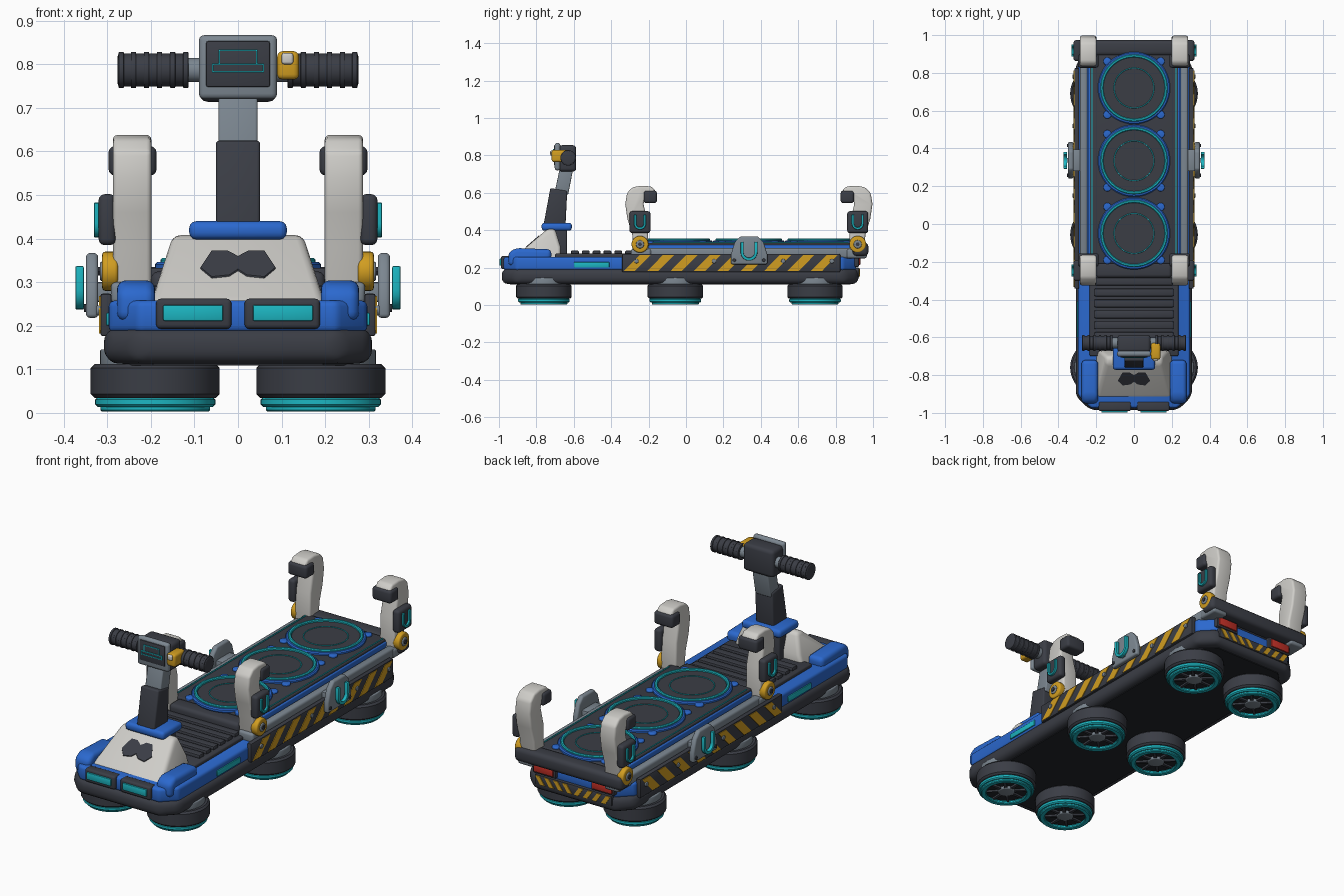
import bpy, bmesh, math
from mathutils import Vector

if "Cube" in bpy.data.objects:
    bpy.data.objects.remove(bpy.data.objects["Cube"])

COLORS = {
    "charcoal": (0.043, 0.047, 0.060), "black": (0.016, 0.018, 0.023),
    "blue": (0.024, 0.14, 0.62), "teal": (0.012, 0.47, 0.54),
    "off_white": (0.62, 0.61, 0.58), "grey": (0.20, 0.24, 0.28),
    "yellow": (0.64, 0.34, 0.015), "red": (0.55, 0.03, 0.02)}
MATS = {}
for key, c in COLORS.items():
    MATS[key] = bpy.data.materials.new(key)
    MATS[key].diffuse_color = (*c, 1)


def finish(name, mat, bm, mirror):
    bmesh.ops.recalc_face_normals(bm, faces=bm.faces)
    me = bpy.data.meshes.new(name)
    bm.to_mesh(me)
    bm.free()
    me.materials.append(MATS[mat])
    ob = bpy.data.objects.new(name, me)
    bpy.context.collection.objects.link(ob)
    if mirror:
        ob.modifiers.new("mirror", "MIRROR")
    return ob


def place(axis, p, h):
    return {"x": (h, p[0], p[1]), "y": (p[0], h, p[1]), "z": (p[0], p[1], h)}[axis]


def prism(name, mat, pts, axis, a, b, bev=0, seg=3, mirror=False, edit=None):
    """Outline extruded along an axis, optionally reshaped, then bevelled."""
    bm = bmesh.new()
    lo = [bm.verts.new(place(axis, p, a)) for p in pts]
    hi = [bm.verts.new(place(axis, p, b)) for p in pts]
    bm.faces.new(lo)
    bm.faces.new(hi)
    for i in range(len(pts)):
        j = (i + 1) % len(pts)
        bm.faces.new((lo[i], lo[j], hi[j], hi[i]))
    if edit:
        for v in bm.verts:
            v.co = Vector(edit(*v.co))
    bmesh.ops.recalc_face_normals(bm, faces=bm.faces)
    if bev:
        edges = [e for e in bm.edges if e.calc_face_angle(0) > 0.5]
        bmesh.ops.bevel(bm, geom=edges, offset=bev, segments=seg, profile=0.5,
                        affect="EDGES", clamp_overlap=True)
    return finish(name, mat, bm, mirror)


def box(name, mat, x, y, z, bev=0, seg=3, mirror=False):
    pts = [(x[0], y[0]), (x[1], y[0]), (x[1], y[1]), (x[0], y[1])]
    return prism(name, mat, pts, "z", z[0], z[1], bev, seg, mirror)


def circle(c, r, n=40):
    return [(c[0] + r * math.cos(2 * math.pi * i / n), c[1] + r * math.sin(2 * math.pi * i / n)) for i in range(n)]


def cyl(name, mat, c, r, axis, a, b, bev=0, mirror=False, n=40):
    return prism(name, mat, circle(c, r, n), axis, a, b, bev, 3, mirror)


def ring(name, mat, c, r0, r1, axis, a, b, mirror=False, n=48):
    """Flat ring with softened rims."""
    d = min(r1 - r0, b - a) * 0.25
    prof = [(r0, a + d), (r0 + d, a), (r1 - d, a), (r1, a + d),
            (r1, b - d), (r1 - d, b), (r0 + d, b), (r0, b - d)]
    bm = bmesh.new()
    loops = [[bm.verts.new(place(axis, p, h)) for p in circle(c, r, n)] for r, h in prof]
    for k in range(8):
        p, q = loops[k], loops[(k + 1) % 8]
        for i in range(n):
            j = (i + 1) % n
            bm.faces.new((p[i], p[j], q[j], q[i]))
    return finish(name, mat, bm, mirror)


def hook(cy, cz, w, h, t):
    """U outline: open top, round bottom."""
    arc = [math.pi * (1 + i / 12) for i in range(13)]
    zc = cz - h / 2 + w
    def run(r):
        return [(cy - r, cz + h / 2)] + [(cy + r * math.cos(a), zc + r * math.sin(a)) for a in arc] + [(cy + r, cz + h / 2)]
    return run(w) + run(w - t)[::-1]


def outline(w, y0, y1, c):
    return [(-w + c, y0), (w - c, y0), (w, y0 + c), (w, y1 - c),
            (w - c, y1), (-w + c, y1), (-w, y1 - c), (-w, y0 + c)]


# Chassis
prism("lower_bumper", "charcoal", outline(0.308, -0.985, 0.922, 0.075), "z", 0.113, 0.195, 0.033, 4)
prism("underside_plate", "black", outline(0.265, -0.94, 0.88, 0.07), "z", 0.109, 0.12)
prism("blue_body", "blue", outline(0.297, -0.975, 0.91, 0.07), "z", 0.185, 0.258, 0.014)
box("front_deck", "charcoal", (-0.235, 0.235), (-0.70, -0.2), (0.25, 0.275), 0.008)
for i in range(6):
    y = -0.615 + i * 0.058
    box("deck_slat", "charcoal", (-0.21, 0.21), (y, y + 0.042), (0.27, 0.292), 0.007, 2)

# Hover pods
for y in (-0.76, -0.057, 0.69):
    c = (0.19, y)
    cyl("pod_collar", "grey", c, 0.127, "z", 0.10, 0.146, 0.005, True)
    ring("pod_housing", "charcoal", c, 0.112, 0.148, "z", 0.034, 0.112, True)
    ring("pod_glow", "teal", c, 0.106, 0.138, "z", 0.014, 0.036, True)
    ring("pod_glow_lip", "teal", c, 0.100, 0.126, "z", 0.003, 0.018, True)
    cyl("pod_core", "black", c, 0.114, "z", 0.022, 0.10, 0, True)
    cyl("pod_hub", "grey", c, 0.042, "z", 0.008, 0.03, 0.006, True, 24)
    for k in range(8):
        a = k * math.pi / 4
        u, v = (math.cos(a), math.sin(a)), (-math.sin(a), math.cos(a))
        pts = [(c[0] + u[0] * r + v[0] * s, y + u[1] * r + v[1] * s)
               for r, s in ((0.035, -0.009), (0.107, -0.005), (0.107, 0.005), (0.035, 0.009))]
        prism("pod_spoke", "charcoal", pts, "z", 0.012, 0.026, 0, 1, True)

# Cargo platform
box("platform_skirt", "blue", (-0.242, 0.242), (-0.2, 0.89), (0.25, 0.322), 0.006)
box("platform_top", "charcoal", (-0.234, 0.234), (-0.21, 0.895), (0.25, 0.333), 0.006)
box("side_rail", "grey", (0.246, 0.287), (-0.21, 0.89), (0.25, 0.305), 0.012, 3, True)
box("platform_light_line", "teal", (0.219, 0.225), (-0.18, 0.87), (0.331, 0.336), 0, 1, True)
for y in (-0.05, 0.335, 0.72):
    c = (0, y)
    ring("disc_rim", "blue", c, 0.16, 0.191, "z", 0.325, 0.346)
    ring("disc_glow", "teal", c, 0.162, 0.178, "z", 0.335, 0.355)
    cyl("disc_pad", "charcoal", c, 0.164, "z", 0.325, 0.344)
    ring("disc_inner_line", "teal", c, 0.103, 0.108, "z", 0.341, 0.347)
    for sy in (-1, 1):
        cyl("disc_clamp", "blue", (0.141, y + sy * 0.141), 0.022, "z", 0.325, 0.343, 0.005, True, 12)
box("rear_crossbar", "charcoal", (-0.31, 0.31), (0.89, 0.975), (0.262, 0.335), 0.022)
box("front_crossbar", "charcoal", (-0.2, 0.2), (-0.285, -0.2), (0.262, 0.325), 0.018)

# Hazard panels
box("hazard_panel", "charcoal", (0.29, 0.316), (-0.342, 0.825), (0.176, 0.274), 0.006, 2, True)
for i in range(9):
    y = -0.333 + i * 0.125
    prism("hazard_stripe", "yellow", [(y, 0.182), (y + 0.06, 0.182), (y + 0.145, 0.268), (y + 0.085, 0.268)],
          "x", 0.312, 0.319, 0, 1, True)
for y in (-0.265, 0.15, 0.52, 0.78):
    cyl("panel_bolt", "grey", (y, 0.235), 0.012, "x", 0.314, 0.325, 0.003, True, 12)
box("rear_hazard_panel", "charcoal", (-0.22, 0.22), (0.90, 0.926), (0.148, 0.2), 0.004, 2)
for i in range(4):
    x = 0.005 + i * 0.052
    prism("rear_stripe", "yellow", [(x, 0.152), (x + 0.025, 0.152), (x + 0.055, 0.196), (x + 0.03, 0.196)],
          "y", 0.922, 0.930, 0, 1, True)

# Lights
box("tail_light_frame", "charcoal", (0.10, 0.235), (0.88, 0.925), (0.203, 0.266), 0.008, 2, True)
box("tail_light", "red", (0.112, 0.225), (0.91, 0.932), (0.213, 0.256), 0.004, 2, True)
box("headlight_frame", "charcoal", (0.015, 0.188), (-0.99, -0.94), (0.193, 0.262), 0.01, 3, True)
box("headlight", "teal", (0.034, 0.172), (-0.998, -0.95), (0.211, 0.248), 0.004, 2, True)
box("side_light", "teal", (0.285, 0.303), (-0.6, -0.41), (0.2, 0.23), 0.004, 2, True)

# Front fenders and cowl
prism("front_fender", "blue", [(-0.95, 0.21), (-0.95, 0.28), (-0.91, 0.305), (-0.72, 0.298), (-0.72, 0.24), (-0.80, 0.21)],
      "x", 0.19, 0.278, 0.022, 4, True)


def taper(x, y, z):
    return (x * (1 - 0.25 * (z - 0.25) / 0.155), y, z)


prism("nose_cowl", "off_white", [(-0.935, 0.24), (-0.90, 0.27), (-0.74, 0.408), (-0.70, 0.408), (-0.67, 0.31), (-0.67, 0.24)],
      "x", -0.2, 0.2, 0.022, 3, False, taper)
half = [(0.02, -0.85), (0.06, -0.855), (0.086, -0.83), (0.06, -0.785), (0.025, -0.785)]
vent = [(0, -0.835)] + half + [(0, -0.80)] + [(-x, y) for x, y in reversed(half)]
prism("cowl_vent_plate", "charcoal", vent, "z", -0.004, 0.004, 0, 1, False,
      lambda x, y, z: (x, y, z + 0.27 + (y + 0.90) * 0.8625))
box("stem_base", "charcoal", (-0.09, 0.09), (-0.74, -0.635), (0.26, 0.41), 0.01)
box("stem_collar", "blue", (-0.112, 0.112), (-0.772, -0.61), (0.398, 0.44), 0.016)

# Steering stem and handlebar
prism("lower_stem", "charcoal", [(-0.765, 0.41), (-0.645, 0.41), (-0.635, 0.61), (-0.725, 0.626)], "x", -0.051, 0.051, 0.008)
prism("upper_stem", "grey", [(-0.705, 0.59), (-0.63, 0.59), (-0.60, 0.745), (-0.672, 0.745)], "x", -0.045, 0.045, 0.006)
box("head_housing", "charcoal", (-0.088, 0.088), (-0.68, -0.587), (0.714, 0.855), 0.018)
box("head_bezel", "grey", (-0.09, 0.09), (-0.702, -0.672), (0.72, 0.867), 0.013)
box("head_screen", "charcoal", (-0.073, 0.073), (-0.706, -0.69), (0.748, 0.853), 0.004, 2)
for x, z in (((-0.06, 0.06), (0.781, 0.785)), ((-0.06, 0.06), (0.798, 0.802)), ((-0.045, 0.045), (0.83, 0.834)),
             ((-0.06, -0.056), (0.781, 0.802)), ((0.056, 0.06), (0.781, 0.802)),
             ((-0.045, -0.041), (0.80, 0.834)), ((0.041, 0.045), (0.80, 0.834))):
    box("screen_line", "teal", x, (-0.710, -0.703), z)
bar = (-0.63, 0.787)
cyl("handlebar_axle", "grey", bar, 0.028, "x", -0.13, 0.13)
cyl("hand_grip", "charcoal", bar, 0.038, "x", 0.114, 0.276, 0.006, True, 32)
for x in (0.12, 0.15, 0.18, 0.21, 0.24, 0.268):
    cyl("grip_ridge", "charcoal", bar, 0.0415, "x", x - 0.006, x + 0.006, 0.002, True, 32)
box("throttle", "yellow", (0.09, 0.14), (-0.718, -0.63), (0.765, 0.83), 0.012)
box("throttle_button", "off_white", (0.1, 0.127), (-0.726, -0.70), (0.80, 0.826), 0.006)

# Clamp arms: front pair, and rear pair facing back
ARM = [(-0.278, 0.275), (-0.288, 0.38), (-0.313, 0.46), (-0.325, 0.54), (-0.315, 0.60), (-0.285, 0.63), (-0.24, 0.638),
       (-0.185, 0.634), (-0.163, 0.612), (-0.165, 0.59), (-0.215, 0.585), (-0.228, 0.54), (-0.205, 0.45), (-0.2, 0.275)]
for end, sign, off in (("front", 1, 0), ("rear", -1, 0.672)):
    def fy(y):
        return sign * y + off

    def span(a, b):
        return sorted((fy(a), fy(b)))
    prism(end + "_arm", "off_white", [(fy(y), z) for y, z in ARM], "x", 0.199, 0.287, 0.014, 3, True)
    box(end + "_arm_pad", "charcoal", (0.187, 0.297), span(-0.226, -0.155), (0.545, 0.612), 0.014, 3, True)
    box(end + "_arm_bracket", "grey", (0.205, 0.292), span(-0.295, -0.185), (0.25, 0.30), 0.012, 3, True)
    box(end + "_arm_plate", "charcoal", (0.28, 0.32), span(-0.302, -0.19), (0.385, 0.502), 0.014, 3, True)
    prism(end + "_arm_glow_hook", "teal", hook(fy(-0.246), 0.443, 0.032, 0.08, 0.013), "x", 0.312, 0.331, 0.002, 1, True)
    cyl(end + "_arm_pivot", "yellow", (fy(-0.246), 0.325), 0.045, "x", 0.275, 0.312, 0.008, True, 32)
    cyl(end + "_pivot_cap", "grey", (fy(-0.246), 0.325), 0.022, "x", 0.30, 0.317, 0.004, True, 20)
    cyl(end + "_pivot_bolt", "charcoal", (fy(-0.246), 0.325), 0.011, "x", 0.31, 0.321, 0, True, 6)

# Tie-down plates at the middle of each side
prism("tie_down_plate", "grey", [(0.24, 0.218), (0.435, 0.218), (0.435, 0.27), (0.415, 0.335), (0.385, 0.367), (0.29, 0.367), (0.26, 0.335), (0.24, 0.27)],
      "x", 0.321, 0.349, 0.009, 3, True)
box("tie_down_mount", "grey", (0.28, 0.33), (0.28, 0.395), (0.255, 0.30), 0.006, 2, True)
prism("tie_down_hook", "teal", hook(0.337, 0.287, 0.045, 0.1, 0.016), "x", 0.354, 0.373, 0.003, 2, True)
box("tie_down_hook_stud", "grey", (0.34, 0.36), (0.325, 0.35), (0.238, 0.25), 0, 1, True)
for y in (0.258, 0.416):
    cyl("tie_down_bolt", "charcoal", (y, 0.24), 0.009, "x", 0.34, 0.354, 0.002, True, 12)

# Smooth shading with crisp edges
bpy.ops.object.select_all(action="SELECT")
bpy.context.view_layer.objects.active = bpy.context.collection.objects[0]
bpy.ops.object.shade_smooth_by_angle(angle=math.radians(35))

for m in bpy.data.materials:
    if m.users and not m.is_grease_pencil:
        m.use_nodes = True
        m.node_tree.nodes["Principled BSDF"].inputs["Base Color"].default_value = m.diffuse_color
